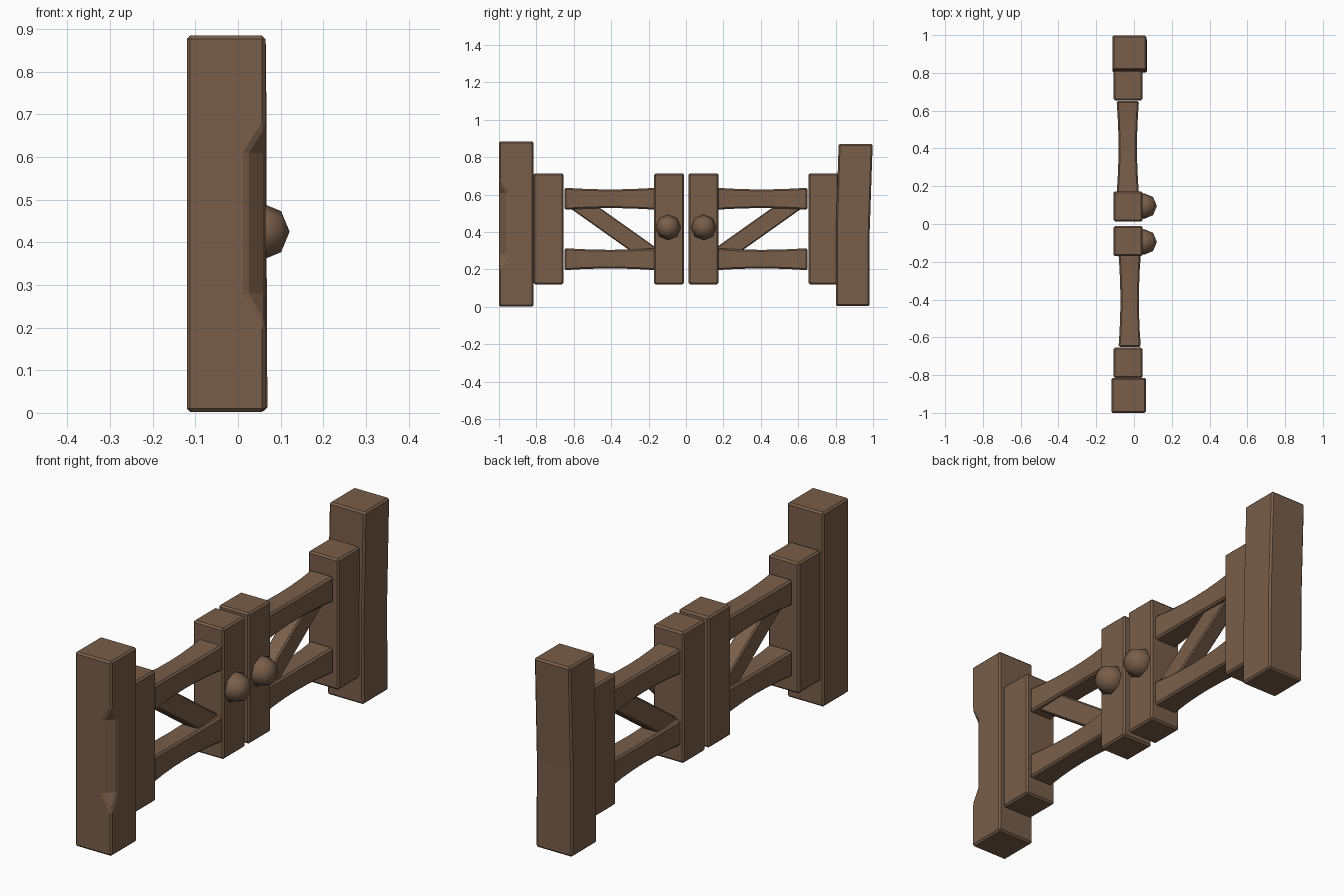
import bpy, bmesh, math
from mathutils import Vector, Matrix

if "Cube" in bpy.data.objects:
    bpy.data.objects.remove(bpy.data.objects["Cube"])

wood = bpy.data.materials.new("brown wood")
wood.diffuse_color = (0.19, 0.112, 0.067, 1)
wood.use_nodes = True
wood.node_tree.nodes["Principled BSDF"].inputs["Base Color"].default_value = wood.diffuse_color


def add_object(name, bm, bevel=0.008):
    bmesh.ops.recalc_face_normals(bm, faces=bm.faces)
    me = bpy.data.meshes.new(name)
    bm.to_mesh(me)
    bm.free()
    me.materials.append(wood)
    ob = bpy.data.objects.new(name, me)
    bpy.context.collection.objects.link(ob)
    if bevel:
        m = ob.modifiers.new("bevel", 'BEVEL')
        m.width = bevel
        m.segments = 1
        m.limit_method = 'ANGLE'
        m.angle_limit = math.radians(30)
    return ob


def loft(name, sections, bevel=0.008):
    """Skin a list of equal-length closed point loops and cap the ends."""
    bm = bmesh.new()
    loops = [[bm.verts.new(p) for p in s] for s in sections]
    for a, b in zip(loops, loops[1:]):
        n = len(a)
        for i in range(n):
            bm.faces.new((a[i], a[(i + 1) % n], b[(i + 1) % n], b[i]))
    bm.faces.new(loops[0])
    bm.faces.new(loops[-1])
    return add_object(name, bm, bevel)


def z_rect(x0, x1, y0, y1, z):
    return [(x0, y0, z), (x1, y0, z), (x1, y1, z), (x0, y1, z)]


def box(name, x0, x1, y0, y1, z0, z1):
    return loft(name, [z_rect(x0, x1, y0, y1, z) for z in (z0, z1)])


# Left post with a chipped corner
left_post = box("left_post", -0.12, 0.064, -1.0, -0.815, 0.002, 0.885)
corner = Vector((0.064, -1.0, 0))
out = Vector((1, -1, 0)).normalized()
side = Vector((1, 1, 0)).normalized()
profile = [(0.0, 0.20), (-0.031, 0.28), (-0.031, 0.61), (0.0, 0.68), (0.06, 0.80), (0.06, 0.08)]
cutter = loft("chip_cutter",
              [[corner + out * d + side * s + Vector((0, 0, z)) for d, z in profile]
               for s in (-0.15, 0.15)], 0)
cutter.hide_render = True
cutter.hide_viewport = True
cut = left_post.modifiers.new("chip", 'BOOLEAN')
cut.operation = 'DIFFERENCE'
cut.solver = 'EXACT'
cut.object = cutter
left_post.modifiers.move(1, 0)

# Right post, slightly bent outward at the top
loft("right_post", [z_rect(-0.114, 0.069, 0.801, 0.982, 0.005),
                    z_rect(-0.115, 0.067, 0.801, 0.982, 0.40),
                    z_rect(-0.115, 0.066, 0.816, 0.998, 0.872)])

# Gate leaves
for label, s, xc, off in (("left", -1, -0.023, 0.0), ("right", 1, -0.033, 0.0)):
    inner = 0.011 if s < 0 else 0.014
    for part, a, b in (("outer_stile", 0.655, 0.815), ("inner_stile", inner, inner + 0.159)):
        y0, y1 = sorted((s * a, s * b))
        box(f"{label}_{part}", -0.108, 0.046, y0, y1, 0.12, 0.714)

    # Waisted rails
    for part, zc in (("upper_rail", 0.578), ("lower_rail", 0.255)):
        sections = []
        for i in range(7):
            t = i / 6
            k = 1 - (2 * t - 1) ** 2
            y = s * (0.16 + 0.49 * t)
            hx = 0.059 - 0.010 * k
            hz = 0.059 - 0.009 * k
            sections.append([(xc - hx, y, zc - hz), (xc + hx, y, zc - hz),
                             (xc + hx, y, zc + hz), (xc - hx, y, zc + hz)])
        loft(f"{label}_{part}", sections)

    # Diagonal brace
    p0 = Vector((xc, s * 0.14, 0.245))
    p1 = Vector((xc, s * 0.60, 0.571))
    d = (p1 - p0).normalized()
    n = Vector((0, -d.z, d.y)) * 0.047
    w = Vector((0.037, 0, 0))
    loft(f"{label}_brace", [[p - w - n, p + w - n, p + w + n, p - w + n] for p in (p0, p1)], 0.006)

    # Round low-poly knob
    bm = bmesh.new()
    bmesh.ops.create_uvsphere(bm, u_segments=8, v_segments=4, radius=0.068,
                              matrix=Matrix.Translation((0.053, s * 0.095, 0.425))
                              @ Matrix.Rotation(math.pi / 2, 4, 'Y'))
    for f in bm.faces:
        f.smooth = True
    add_object(f"{label}_knob", bm, 0)
